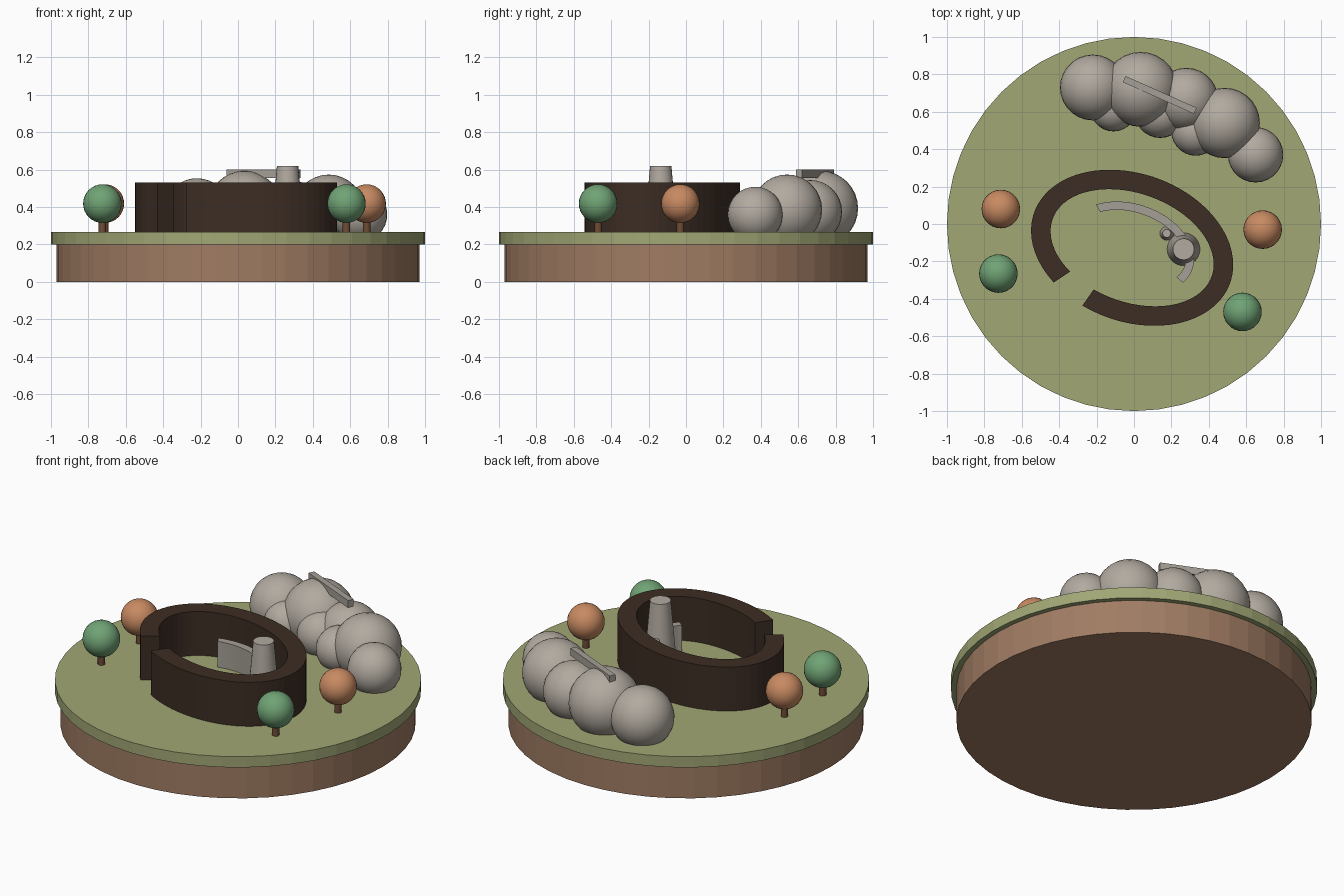
import bpy, math
from mathutils import Vector, Matrix

cube = bpy.data.objects.get("Cube")
if cube:
    bpy.data.objects.remove(cube, do_unlink=True)

GROUND = 0.265


def make_material(name, rgb):
    linear = [((c / 255 + 0.055) / 1.055) ** 2.4 for c in rgb] + [1]
    m = bpy.data.materials.new(name)
    m.use_nodes = True
    m.diffuse_color = linear
    bsdf = m.node_tree.nodes["Principled BSDF"]
    bsdf.inputs["Base Color"].default_value = linear
    bsdf.inputs["Roughness"].default_value = 0.9
    return m


earth = make_material("earth brown", (160, 124, 99))
grass = make_material("grass green", (161, 167, 117))
timber = make_material("dark timber", (60, 45, 36))
rock = make_material("warm rock", (178, 170, 160))
stone = make_material("cut stone", (165, 159, 150))
leaf = make_material("leaf green", (112, 163, 117))
autumn = make_material("autumn orange", (200, 138, 98))
bark = make_material("bark brown", (112, 76, 54))


def finish(name, mat, smooth=False):
    obj = bpy.context.object
    obj.name = name
    obj.data.materials.append(mat)
    if smooth:
        bpy.ops.object.shade_smooth_by_angle(angle=math.radians(35))
    return obj


def taper(name, mat, x, y, z0, z1, r0, r1, sides, smooth=False):
    bpy.ops.mesh.primitive_cone_add(vertices=sides, radius1=r0, radius2=r1,
                                    depth=z1 - z0, location=(x, y, (z0 + z1) / 2))
    return finish(name, mat, smooth)


def ball(name, mat, x, y, z, r):
    bpy.ops.mesh.primitive_uv_sphere_add(segments=28, ring_count=16, radius=r,
                                         location=(x, y, z))
    return finish(name, mat, True)


def oval_wall(name, mat, a, b, thick, start, end, top, steps):
    """Open oval wall, swept between two angles around the tilted yard axis."""
    place = Matrix.Translation((-0.01, -0.127, 0)) @ Matrix.Rotation(math.radians(-20), 4, 'Z')
    verts, faces = [], []
    for i in range(steps + 1):
        t = math.radians(start + (end - start) * i / steps)
        for inset, z in ((0, GROUND), (thick, GROUND), (thick, top), (0, top)):
            verts.append(place @ Vector(((a - inset) * math.cos(t),
                                         (b - inset) * math.sin(t), z)))
    for i in range(steps):
        for k in range(4):
            n = (k + 1) % 4
            faces.append((4 * i + k, 4 * i + 4 + k, 4 * i + 4 + n, 4 * i + n))
    last = 4 * steps
    faces += [(0, 1, 2, 3), (last + 3, last + 2, last + 1, last)]
    mesh = bpy.data.meshes.new(name)
    mesh.from_pydata(verts, [], faces)
    # Sweep direction gives inward normals, so turn them out
    mesh.flip_normals()
    obj = bpy.data.objects.new(name, mesh)
    bpy.context.collection.objects.link(obj)
    mesh.materials.append(mat)
    return obj


# Round island
taper("earth_base", earth, 0, 0, 0, 0.2, 0.97, 0.97, 48)
taper("grass_disc", grass, 0, 0, 0.2, GROUND, 1, 1, 48)

# Oval enclosure with a gap, and the low curved wall inside it
oval_wall("enclosure_wall", timber, 0.557, 0.395, 0.105, 255, 593.6, 0.53, 60)
oval_wall("inner_curved_wall", stone, 0.342, 0.232, 0.045, -21, 139.5, 0.42, 28)

# Tapered tower and small post beside it
taper("tower", rock, 0.265, -0.135, GROUND, 0.62, 0.088, 0.057, 24, True)
taper("small_post", rock, 0.175, -0.05, GROUND, 0.38, 0.037, 0.022, 16, True)

# Trees
for i, (x, y, mat) in enumerate([(-0.725, -0.265, leaf), (-0.712, 0.08, autumn),
                                 (0.688, -0.03, autumn), (0.58, -0.47, leaf)]):
    taper(f"tree_trunk_{i}", bark, x, y, GROUND, 0.36, 0.02, 0.02, 12, True)
    ball(f"tree_crown_{i}", mat, x, y, 0.418, 0.103)

# Ridge of boulders
boulders = [(-0.22, 0.73, 0.176), (0.035, 0.72, 0.2), (0.28, 0.665, 0.17),
            (0.485, 0.54, 0.188), (0.65, 0.37, 0.148),
            (-0.11, 0.62, 0.125), (0.14, 0.595, 0.135), (0.33, 0.495, 0.13)]
for i, (x, y, r) in enumerate(boulders):
    ball(f"boulder_{i}", rock, x, y, GROUND + 0.64 * r, r)

# Stone beam lying along the ridge
start, end = Vector((-0.053, 0.775, 0.578)), Vector((0.328, 0.605, 0.578))
along = end - start
bpy.ops.mesh.primitive_cube_add(size=1, location=(start + end) / 2)
beam = finish("ridge_beam", stone)
beam.scale = (along.length, 0.036, 0.044)
beam.rotation_euler.z = math.atan2(along.y, along.x)
